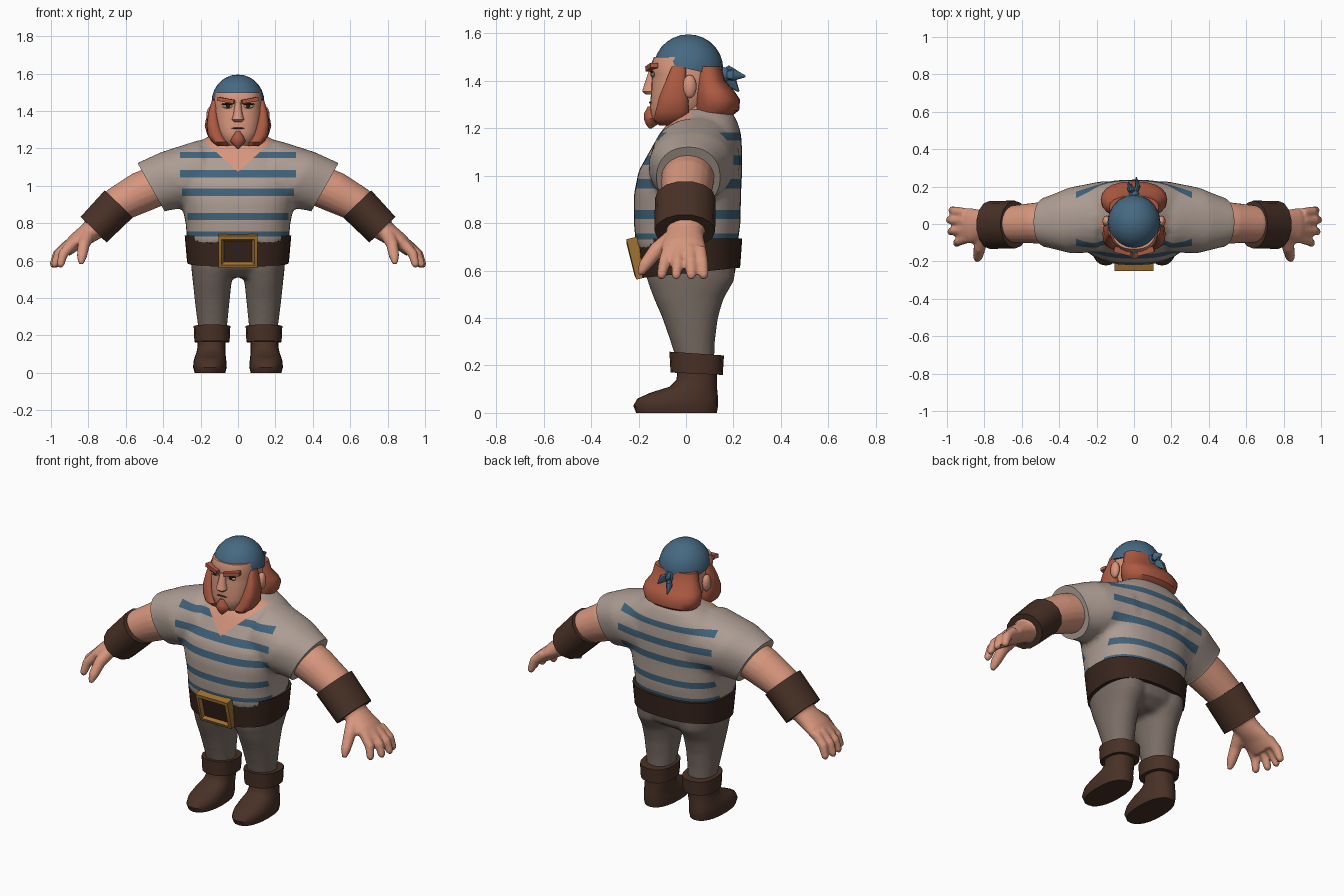
import bpy, bmesh, math
from mathutils import Vector as V, Matrix

if "Cube" in bpy.data.objects:
    bpy.data.objects.remove(bpy.data.objects["Cube"])


def material(name, *rgb):
    m = bpy.data.materials.new(name)
    m.diffuse_color = [((c / 255 + .055) / 1.055) ** 2.4 for c in rgb] + [1]
    m.use_nodes = True
    m.node_tree.nodes["Principled BSDF"].inputs["Base Color"].default_value = m.diffuse_color
    return m


SKIN = material("skin", 215, 150, 125)
CLOTH = material("shirt_cloth", 173, 157, 147)
STRIPE = material("stripe_blue", 64, 98, 122)
BLUE = material("bandana_blue", 70, 105, 130)
PANTS = material("trouser_grey", 122, 109, 101)
LEATHER = material("boot_leather", 72, 49, 38)
BELT = material("belt_leather", 56, 37, 29)
GOLD = material("buckle_brass", 160, 113, 50)
HAIR = material("red_hair", 173, 90, 66)
DARK = material("eye_dark", 45, 30, 26)


def loft(bm, stations, n=24, p=2.0):
    """Skin closed superellipse rings (centre, u, v) and cap the ends."""
    rings = []
    for c, u, v in stations:
        ring = []
        for i in range(n):
            a = 2 * math.pi * i / n
            cu, sv = math.cos(a), math.sin(a)
            ring.append(bm.verts.new(V(c)
                        + V(u) * math.copysign(abs(cu) ** (2 / p), cu)
                        + V(v) * math.copysign(abs(sv) ** (2 / p), sv)))
        rings.append(ring)
    for a, b in zip(rings, rings[1:]):
        for i in range(n):
            bm.faces.new((a[i], a[(i + 1) % n], b[(i + 1) % n], b[i]))
    bm.faces.new(rings[0][::-1])
    bm.faces.new(rings[-1])


def stack(bm, rows, n=24, p=2.0, side=1):
    """Horizontal rings: (z, centre x, half width, y front, y back)."""
    loft(bm, [((cx * side, (y0 + y1) / 2, z), (rx, 0, 0), (0, (y1 - y0) / 2, 0))
              for z, cx, rx, y0, y1 in rows], n, p)


def tube(bm, pts, n=12, ref=(0, 1, 0)):
    """Rings along a path: (point, half width along ref, half thickness)."""
    st = []
    for i, (c, w, t) in enumerate(pts):
        d = (V(pts[min(i + 1, len(pts) - 1)][0]) - V(pts[max(i - 1, 0)][0])).normalized()
        u = (V(ref) - d * d.dot(V(ref))).normalized()
        st.append((c, u * w, d.cross(u) * t))
    loft(bm, st, n)


def ball(bm, c, r, seg=16, rings=10):
    bmesh.ops.create_uvsphere(bm, u_segments=seg, v_segments=rings, radius=1,
                              matrix=Matrix.Translation(c) @ Matrix.Diagonal((*r, 1)))


def cut(bm, co, no, clear=False):
    bmesh.ops.bisect_plane(bm, geom=bm.verts[:] + bm.edges[:] + bm.faces[:],
                           plane_co=co, plane_no=no, clear_outer=clear)
    if clear:
        bmesh.ops.holes_fill(bm, edges=[e for e in bm.edges if e.is_boundary], sides=0)


def finish(bm, name, mats, voxel=0, mirror=False, angle=40):
    bmesh.ops.recalc_face_normals(bm, faces=bm.faces[:])
    me = bpy.data.meshes.new(name)
    bm.to_mesh(me)
    bm.free()
    ob = bpy.data.objects.new(name, me)
    bpy.context.collection.objects.link(ob)
    for m in mats:
        me.materials.append(m)
    for o in bpy.context.selected_objects:
        o.select_set(False)
    ob.select_set(True)
    bpy.context.view_layer.objects.active = ob
    if voxel:
        r = ob.modifiers.new("fuse", 'REMESH')
        r.mode, r.voxel_size = 'VOXEL', voxel
        s = ob.modifiers.new("soften", 'SMOOTH')
        s.factor, s.iterations = .5, 3
    if mirror:
        ob.modifiers.new("mirror", 'MIRROR')
    for m in list(ob.modifiers):
        bpy.ops.object.modifier_apply(modifier=m.name)
    bpy.ops.object.shade_smooth_by_angle(angle=math.radians(angle))
    return ob


# Shirt: torso and sleeves fused, then cut for sleeve hems, stripes and V neck
bm = bmesh.new()
stack(bm, [(.69, 0, .272, -.21, .215), (.80, 0, .28, -.22, .23), (.92, 0, .305, -.22, .232),
           (1.02, 0, .33, -.20, .237), (1.10, 0, .33, -.155, .237), (1.18, 0, .29, -.11, .232),
           (1.24, 0, .20, -.06, .212), (1.28, 0, .13, -.01, .18)], 32, 2.5)
for s in (1, -1):
    loft(bm, [((s * .17, .04, 1.055), (s * .04, 0, .19), (0, .19, 0)),
              ((s * .33, .02, 1.035), (s * .081, 0, .146), (0, .178, 0)),
              ((s * .46, .01, .995), (s * .073, 0, .130), (0, .135, 0)),
              ((s * .53, .005, .957), (s * .068, 0, .120), (0, .125, 0))], 24, 2.2)
shirt = finish(bm, "shirt", [CLOTH, STRIPE, SKIN], voxel=.017)
bm = bmesh.new()
bm.from_mesh(shirt.data)
STRIPES = [(1.148, 1.182, .31), (1.045, 1.085, .31), (.945, .985, .30),
           (.818, .855, .27), (.73, .755, .27)]
for s in (1, -1):
    cut(bm, (s * .465, 0, .993), (s * .87, 0, -.49), True)
    cut(bm, (0, 0, 1.075), (-.9 * s, 0, 1))
    for x in (.27, .30, .31):
        cut(bm, (s * x, 0, 0), (1, 0, 0))
for lo, hi, x in STRIPES:
    for z in (lo, hi):
        cut(bm, (0, 0, z), (0, 0, 1))
for f in bm.faces:
    c = f.calc_center_median()
    f.material_index = int(any(lo < c.z < hi and abs(c.x) < x for lo, hi, x in STRIPES))
    if c.y < .02 and c.z > 1.075 + .9 * abs(c.x):
        f.material_index = 2
bm.to_mesh(shirt.data)
bm.free()
bpy.ops.object.shade_smooth_by_angle(angle=math.radians(40))

# Arms with hands
bm = bmesh.new()
tube(bm, [((.40, .01, 1.015), .115, .11), ((.52, .005, .965), .11, .11),
          ((.64, 0, .90), .10, .098), ((.77, 0, .765), .085, .075)], 20)
tube(bm, [((.74, 0, .79), .075, .065), ((.81, -.005, .74), .08, .055),
          ((.87, -.01, .70), .095, .045), ((.925, -.01, .65), .088, .034)], 20)
for base, tip, y0, y1 in ((.90, .975, .06, .075), (.905, .99, .018, .022),
                          (.90, .982, -.028, -.042), (.885, .95, -.075, -.105)):
    mid = (base + tip) / 2 + .018
    tube(bm, [((base, y0, .69), .026, .028), ((mid, (y0 + y1) / 2, .635), .026, .027),
              ((tip, y1, .575), .02, .02), ((tip + .002, y1, .562), .008, .008)])
tube(bm, [((.80, -.05, .74), .04, .04), ((.825, -.125, .685), .034, .033),
          ((.835, -.175, .62), .027, .027), ((.84, -.195, .582), .013, .013)])
finish(bm, "arm_and_hand", [SKIN], voxel=.009, mirror=True)

# Wrist bands
bm = bmesh.new()
tube(bm, [((.638, -.003, .903), .128, .107), ((.772, -.005, .766), .128, .10)], 14)
finish(bm, "wrist_band", [LEATHER], mirror=True)

# Trousers
bm = bmesh.new()
stack(bm, [(.51, 0, .17, -.10, .13), (.56, 0, .235, -.155, .20), (.66, 0, .262, -.19, .22)], 32, 2.3)
for s in (1, -1):
    stack(bm, [(.20, .135, .072, -.035, .118), (.30, .137, .084, -.065, .122),
               (.40, .138, .095, -.10, .135), (.48, .138, .103, -.135, .158),
               (.56, .135, .115, -.165, .205), (.64, .13, .125, -.175, .21)], 24, 2.1, s)
finish(bm, "trousers", [PANTS], voxel=.015)

# Belt and buckle
bm = bmesh.new()
loft(bm, [((0, .018, .59), (.272, 0, 0), (0, .21, .022)),
          ((0, .015, .735), (.285, 0, 0), (0, .222, 0))], 32, 2.5)
finish(bm, "belt", [BELT])
bm = bmesh.new()
bmesh.ops.create_cube(bm, size=1, matrix=Matrix.Diagonal((.21, .045, .175, 1)))
front = min(bm.faces, key=lambda f: f.calc_center_median().y)
bmesh.ops.inset_individual(bm, faces=[front], thickness=.025, depth=.004)
bmesh.ops.inset_individual(bm, faces=[front], thickness=.016, depth=-.016)
front.material_index = 1
bmesh.ops.transform(bm, verts=bm.verts[:], matrix=Matrix.Translation((0, -.208, .652))
                    @ Matrix.Rotation(math.radians(14), 4, 'X'))
finish(bm, "belt_buckle", [GOLD, BELT], angle=20)

# Boots and their folded cuffs
bm = bmesh.new()
stack(bm, [(0, .15, .082, -.21, .13), (.03, .15, .09, -.222, .135), (.06, .15, .088, -.205, .135),
           (.085, .148, .083, -.15, .133), (.11, .145, .077, -.07, .13),
           (.14, .142, .074, -.04, .13), (.19, .14, .075, -.035, .13)], 24, 2.3)
finish(bm, "boot", [LEATHER], mirror=True)
bm = bmesh.new()
loft(bm, [((.139, .045, .165), (.094, 0, 0), (0, .11, -.005)),
          ((.139, .045, .25), (.098, 0, 0), (0, .115, -.008))], 16, 2.4)
finish(bm, "boot_cuff", [LEATHER], mirror=True)

# Neck, head and nose
bm = bmesh.new()
stack(bm, [(1.08, 0, .12, -.08, .14), (1.22, 0, .11, -.06, .14), (1.32, 0, .10, -.06, .13)])
finish(bm, "neck", [SKIN])
bm = bmesh.new()
stack(bm, [(1.215, 0, .055, -.125, .03), (1.245, 0, .095, -.148, .06), (1.29, 0, .115, -.152, .09),
           (1.34, 0, .125, -.148, .12), (1.40, 0, .13, -.146, .135), (1.425, 0, .13, -.143, .138),
           (1.455, 0, .13, -.153, .14), (1.50, 0, .122, -.135, .13)], 24, 2.5)
stack(bm, [(1.342, 0, .022, -.172, -.12), (1.355, 0, .033, -.186, -.12),
           (1.385, 0, .024, -.177, -.12), (1.445, 0, .016, -.156, -.12)], 10)
finish(bm, "head", [SKIN])

# Ears, eyes, brows, mouth
bm = bmesh.new()
ball(bm, (.147, .015, 1.375), (.022, .03, .05), 12, 8)
finish(bm, "ear", [SKIN], mirror=True)
bm = bmesh.new()
ball(bm, (.056, -.139, 1.426), (.027, .008, .012), 12, 8)
finish(bm, "eye_white", [CLOTH], mirror=True)
bm = bmesh.new()
ball(bm, (.053, -.146, 1.427), (.011, .004, .011), 12, 8)
ball(bm, (.057, -.144, 1.437), (.031, .007, .005), 12, 8)
finish(bm, "iris_and_lash", [DARK], mirror=True)
bm = bmesh.new()
bmesh.ops.create_cube(bm, size=1, matrix=Matrix.Translation((.063, -.145, 1.457))
                      @ Matrix.Rotation(math.radians(14), 4, 'Z')
                      @ Matrix.Rotation(math.radians(-10), 4, 'Y')
                      @ Matrix.Diagonal((.092, .032, .021, 1)))
finish(bm, "eyebrow", [HAIR], mirror=True)
bm = bmesh.new()
ball(bm, (0, -.151, 1.308), (.034, .006, .004), 12, 8)
finish(bm, "mouth_line", [LEATHER])

# Beard, goatee and back hair
bm = bmesh.new()
stack(bm, [(1.46, .122, .017, -.06, .0), (1.39, .134, .026, -.09, .0), (1.33, .132, .036, -.115, .01),
           (1.27, .118, .045, -.13, .015), (1.235, .095, .045, -.137, .0),
           (1.212, .08, .028, -.115, -.02)], 14, 2.6)
finish(bm, "side_beard", [HAIR], mirror=True)
bm = bmesh.new()
stack(bm, [(1.292, 0, .012, -.162, -.13), (1.262, 0, .032, -.178, -.11), (1.24, 0, .042, -.18, -.10),
           (1.215, 0, .022, -.17, -.12), (1.198, 0, .004, -.155, -.145)], 10)
finish(bm, "goatee", [HAIR])
bm = bmesh.new()
stack(bm, [(1.46, 0, .132, .03, .15), (1.40, 0, .145, .03, .165), (1.355, 0, .172, .03, .205),
           (1.32, 0, .178, .03, .228), (1.275, 0, .165, .03, .224), (1.24, 0, .13, .03, .18)], 20, 2.3)
finish(bm, "back_hair", [HAIR])

# Bandana: tilted dome, knot and tails
bm = bmesh.new()
ball(bm, (0, .01, 1.45), (.141, .147, .145), 20, 14)
cut(bm, (0, .01, 1.45), (0, -.245, -1), True)
finish(bm, "bandana", [BLUE])
bm = bmesh.new()
ball(bm, (0, .16, 1.425), (.027, .027, .032), 10, 8)
for p, q in (((.02, .20, 1.425), (.012, .25, 1.418)), ((-.022, .19, 1.395), (-.03, .222, 1.355)),
             ((-.012, .185, 1.44), (-.015, .215, 1.44))):
    tube(bm, [((0, .155, 1.425), .014, .014), (p, .015, .026), (q, .003, .004)], 8, (1, 0, 0))
finish(bm, "bandana_knot", [BLUE])
